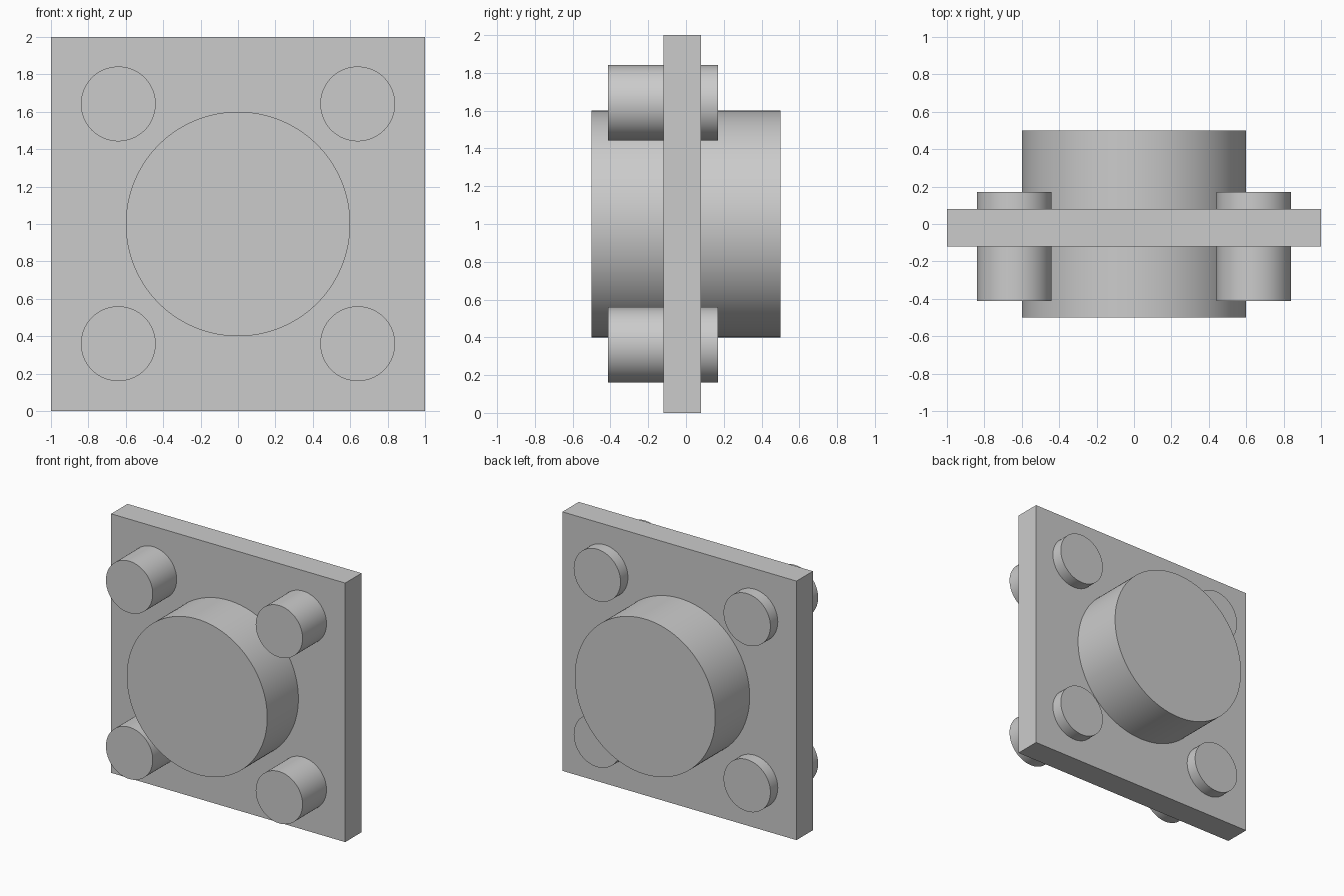
import bpy
import math

if "Cube" in bpy.data.objects:
    bpy.data.objects.remove(bpy.data.objects["Cube"])


def cylinder_y(name, x, z, radius, y0, y1, sides):
    """Smooth, capped cylinder running along y from y0 to y1."""
    bpy.ops.mesh.primitive_cylinder_add(
        vertices=sides, radius=radius, depth=y1 - y0,
        location=(x, (y0 + y1) / 2, z), rotation=(math.pi / 2, 0, 0))
    obj = bpy.context.object
    obj.name = name
    bpy.ops.object.shade_smooth_by_angle(angle=math.radians(30))
    return obj


# Square flange plate, set slightly towards the front
bpy.ops.mesh.primitive_cube_add(size=1, location=(0, -0.02, 1))
plate = bpy.context.object
plate.name = "flange_plate"
plate.scale = (2, 0.2, 2)
bpy.ops.object.transform_apply(location=False, rotation=False, scale=True)

# Central hub passing through the plate
cylinder_y("central_hub", 0, 1, 0.6, -0.5, 0.5, 128)

# Four corner bolts, longer at the front
for side, x in (("left", -0.64), ("right", 0.64)):
    for level, z in (("lower", 0.36), ("upper", 1.642)):
        cylinder_y(f"{level}_{side}_bolt", x, z, 0.2, -0.412, 0.17, 96)
